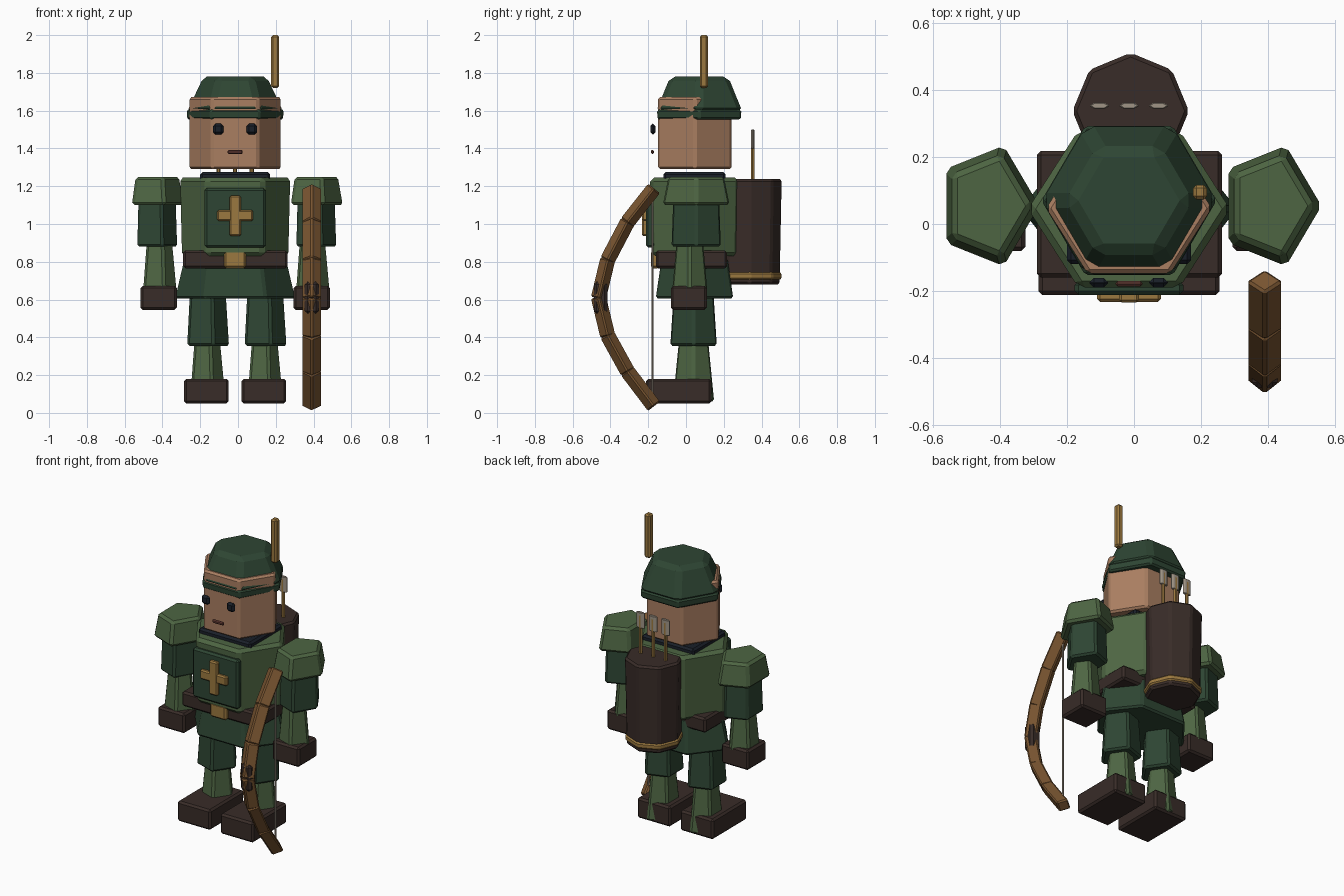
import bpy, bmesh
from math import cos, sin, tau
from mathutils import Vector

if "Cube" in bpy.data.objects:
    bpy.data.objects.remove(bpy.data.objects["Cube"])

CX = -0.015  # centre line of the body


def mat(name, r, g, b):
    m = bpy.data.materials.new(name)
    m.diffuse_color = (r, g, b, 1)
    m.use_nodes = True
    m.node_tree.nodes["Principled BSDF"].inputs["Base Color"].default_value = m.diffuse_color
    return m


LIGHT = mat("light_green", .075, .13, .055)
DARK = mat("dark_green", .027, .06, .033)
BROWN = mat("dark_leather", .04, .025, .021)
SKIN = mat("skin", .40, .21, .12)
GOLD = mat("gold", .33, .19, .05)
WOOD = mat("wood", .19, .09, .03)
NAVY = mat("navy", .01, .014, .022)
LIP = mat("lip", .13, .045, .035)
PALE = mat("pale", .35, .30, .24)


def loft(name, rings, material, bevel=0.012):
    """Closed solid skinned through rings of points, with chamfered edges."""
    bm = bmesh.new()
    loops = [[bm.verts.new(p) for p in ring] for ring in rings]
    n = len(loops[0])
    for a, b in zip(loops, loops[1:]):
        for i in range(n):
            j = (i + 1) % n
            bm.faces.new((a[i], a[j], b[j], b[i]))
    bm.faces.new(loops[0][::-1])
    bm.faces.new(loops[-1])
    bmesh.ops.recalc_face_normals(bm, faces=bm.faces[:])
    me = bpy.data.meshes.new(name)
    bm.to_mesh(me)
    bm.free()
    me.materials.append(material)
    ob = bpy.data.objects.new(name, me)
    bpy.context.collection.objects.link(ob)
    if bevel:
        mod = ob.modifiers.new("chamfer", "BEVEL")
        mod.width = bevel
        mod.segments = 1
        mod.limit_method = "ANGLE"
    return ob


def prism(name, sides, x, y, z0, z1, r0, r1, sy, material, bevel=0.012):
    """Tapered n-sided prism with one corner pointing to +x."""
    rings = [[(x + r * cos(tau * i / sides), y + r * sy * sin(tau * i / sides), z)
              for i in range(sides)] for z, r in ((z0, r0), (z1, r1))]
    return loft(name, rings, material, bevel)


def box(name, x0, x1, y0, y1, z0, z1, material, bevel=0.012):
    rings = [[(x0, y0, z), (x1, y0, z), (x1, y1, z), (x0, y1, z)] for z in (z0, z1)]
    return loft(name, rings, material, bevel)


def cbox(name, c, s, material, bevel=0.012):
    lim = [v for k in range(3) for v in (c[k] - s[k] / 2, c[k] + s[k] / 2)]
    return box(name, *lim, material, bevel)


# Torso, skirt, belt, collar
prism("torso", 6, CX, .045, .83, 1.245, .292, .302, .90, LIGHT, .02)
prism("skirt", 6, CX, .045, .605, .82, .325, .275, .73, DARK)
box("belt", -.29, .263, -.16, .218, .765, .86, BROWN)
box("belt_buckle", -.075, .043, -.185, -.14, .765, .86, GOLD)
box("collar", -.2, .17, -.12, .21, 1.225, 1.275, NAVY)

# Chest plate with cross
box("chest_plate", -.177, .147, -.212, -.17, .875, 1.19, DARK)
cbox("cross_upright", (CX, -.218, 1.043), (.06, .032, .215), GOLD, .008)
cbox("cross_bar", (CX, -.218, 1.045), (.19, .028, .06), GOLD, .008)

# Head, face and cap
prism("head", 6, CX, .047, 1.29, 1.672, .247, .247, .91, SKIN)
for side, x in (("left", .073), ("right", -.105)):
    cbox(side + "_eye", (x, -.175, 1.502), (.056, .028, .058), NAVY, .013)
cbox("mouth", (CX, -.178, 1.382), (.08, .016, .022), LIP, .006)
prism("cap_brim", 6, CX, .07, 1.553, 1.605, .258, .262, .985, DARK, .01)
prism("cap_crown", 6, CX, .07, 1.59, 1.78, .27, .18, .985, DARK, .025)
box("cap_feather", .176, .218, .073, .117, 1.72, 2.0, GOLD, .01)

# Limbs
for side, s in (("right", -1), ("left", 1)):
    xa = CX + s * .421
    prism(side + "_shoulder_pad", 5, xa, .054, 1.10, 1.25, .156, .13, 1.23, LIGHT, .015)
    prism(side + "_upper_arm", 5, xa, .054, .88, 1.13, .12, .112, 1.18, DARK)
    xl = CX + s * .405
    prism(side + "_forearm", 5, xl, .02, .64, .9, .102, .078, 1.0, LIGHT)
    box(side + "_hand", xl - .096, xl + .096, -.08, .11, .545, .672, BROWN)
    xg = CX + s * .152
    prism(side + "_thigh", 5, xg, .04, .355, .64, .126, .108, 1.06, DARK)
    prism(side + "_shin", 5, xg, .04, .06, .38, .108, .078, 1.1, LIGHT)
    box(side + "_foot", xg - .118, xg + .118, -.212, .135, .05, .18, BROWN)

# Quiver and arrows
prism("quiver", 8, CX + .005, .337, .68, 1.238, .163, .174, 1, BROWN)
prism("quiver_band", 8, CX + .005, .337, .705, .745, .172, .172, 1, GOLD, .01)
for i in range(3):
    x = CX + (i - 1) * .088
    prism(f"arrow_shaft_{i + 1}", 6, x, .353, 1.0, 1.48, .011, .011, 1, GOLD, 0)
    prism(f"arrow_fletching_{i + 1}", 6, x, .353, 1.40, 1.50, .031, .031, .35, PALE, .003)

# Bow: six diamond-section limbs following a bent path, grip and string
BX = .39
path = [Vector((BX, y, z)) for y, z in (
    (-.172, 1.185), (-.31, 1.01), (-.415, .81), (-.463, .61),
    (-.415, .41), (-.31, .22), (-.172, .038))]
for i, (a, b) in enumerate(zip(path, path[1:])):
    d = (b - a).normalized()
    u, v = Vector((1, 0, 0)) * .055, d.cross(Vector((1, 0, 0))) * .045
    rings = [[p + u, p + v, p - u, p - v] for p in (a - d * .004, b + d * .004)]
    loft(f"bow_limb_{i + 1}", rings, WOOD, .008)
cbox("bow_grip", (BX, -.452, .61), (.075, .072, .17), BROWN, .015)
prism("bow_string", 6, BX, -.177, .05, 1.17, .006, .006, 1, PALE, 0)
